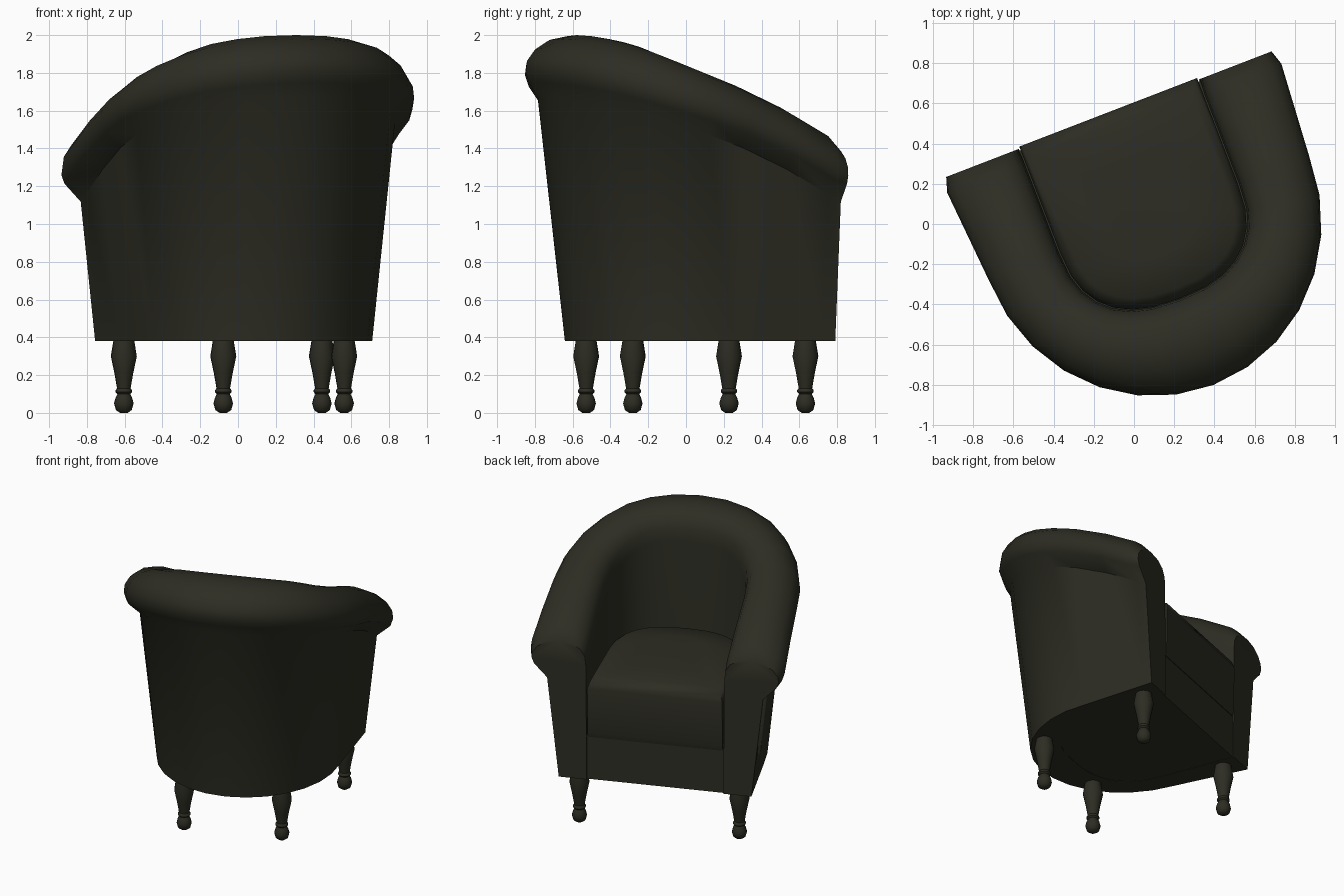
import bpy, bmesh, math

if "Cube" in bpy.data.objects:
    bpy.data.objects.remove(bpy.data.objects["Cube"])

CX = 0.08                      # chair centre line before turning
TURN = math.atan2(0.36, 0.933)  # chair is turned about z

mat = bpy.data.materials.new("dark olive")
mat.diffuse_color = (0.026, 0.026, 0.017, 1)
mat.use_nodes = True
mat.node_tree.nodes["Principled BSDF"].inputs["Base Color"].default_value = mat.diffuse_color


def finish(bm, name, angle=40):
    bmesh.ops.recalc_face_normals(bm, faces=bm.faces)
    me = bpy.data.meshes.new(name)
    bm.to_mesh(me)
    bm.free()
    ob = bpy.data.objects.new(name, me)
    bpy.context.collection.objects.link(ob)
    me.materials.append(mat)
    ob.rotation_euler.z = TURN
    bpy.ops.object.select_all(action='DESELECT')
    ob.select_set(True)
    bpy.context.view_layer.objects.active = ob
    bpy.ops.object.shade_smooth_by_angle(angle=math.radians(angle))
    return ob


def loft(bm, rings):
    vs = [[bm.verts.new(p) for p in r] for r in rings]
    n = len(vs[0])
    for a, b in zip(vs, vs[1:]):
        for i in range(n):
            j = (i + 1) % n
            bm.faces.new((a[i], a[j], b[j], b[i]))
    bm.faces.new(vs[0])
    bm.faces.new(vs[-1])


def bend(a, b, ang, n, z):
    """Point on a (super)ellipse round the chair back."""
    c, s = math.cos(ang), math.sin(ang)
    return (CX + a * math.copysign(abs(c) ** (2 / n), c),
            b * math.copysign(abs(s) ** (2 / n), s), z)


def crest(v):
    pts = [(-0.67, 2.0), (-0.5, 1.945), (-0.13, 1.79), (0.25, 1.615), (0.56, 1.44)]
    if v <= pts[0][0]:
        return pts[0][1]
    for (a, za), (b, zb) in zip(pts, pts[1:]):
        if v <= b:
            return za + (zb - za) * (v - a) / (b - a)
    return pts[-1][1]


# U-shaped back and arms: roll section as (thickness fraction, drop below crest)
ROLL = [(0.0, -0.22), (0.02, -0.13), (0.1, -0.06), (0.25, -0.015), (0.48, 0.0),
        (0.7, -0.02), (0.88, -0.07), (0.98, -0.13), (1.0, -0.19), (0.95, -0.25)]


def section(side, ang, v, tip=False):
    """One slice: ang in the rear half ellipse, or v along a straight arm."""
    def place(a, flare, b, z, n=2):
        if ang is not None:
            return bend(a, b, ang, n, z)
        return (CX + side * (a + flare * v / 0.5), v, z)
    top = crest(0.67 * math.sin(ang) if ang is not None else v)
    out = [place(0.48, 0, 0.43, 0.38, 2.5)]
    for f, d in ROLL:
        n = 2.5 - 0.5 * f
        if tip:
            f, d = 0.5 + (f - 0.5) * (0.86 if f > 0.3 else 0.97), -0.17 + (d + 0.17) * 0.75
        out.append(place(0.48 + 0.375 * f, 0.038 * f, 0.43 + 0.46 * f, top + d, n))
    out.append(place(0.745, 0.012, 0.828, top - 0.325))
    out.append(place(0.63, 0.042, 0.68, 0.38))
    return out


bm = bmesh.new()
N = 14
rings = [section(-1, None, 0.555, True)]
rings += [section(-1, None, v) for v in (0.48, 0.25)]
rings += [section(0, math.pi + math.pi * i / N, 0) for i in range(N + 1)]
rings += [section(1, None, v) for v in (0.25, 0.48)]
rings.append(section(1, None, 0.555, True))
loft(bm, rings)
finish(bm, "back_and_arms", 45)


# seat parts share a D-shaped outline
def outline(a, b, front, z):
    pts = [(CX + a, front, z), (CX - a, front, z)]
    return pts + [bend(a, b, math.pi + math.pi * i / N, 2.5, z) for i in range(N + 1)]


bm = bmesh.new()
loft(bm, [outline(0.49, 0.45, 0.545, 0.382), outline(0.49, 0.45, 0.545, 0.71)])
finish(bm, "seat_base", 30)

bm = bmesh.new()
loft(bm, [outline(0.472, 0.425, 0.55, 0.70), outline(0.474, 0.428, 0.56, 0.74),
          outline(0.474, 0.428, 0.565, 1.07), outline(0.458, 0.41, 0.55, 1.12),
          outline(0.42, 0.375, 0.50, 1.15), outline(0.2, 0.2, 0.3, 1.165)])
finish(bm, "seat_cushion", 50)

# turned legs with ball feet
LEG = [(0.02, 0.0), (0.042, 0.015), (0.052, 0.05), (0.044, 0.08), (0.034, 0.1),
       (0.044, 0.11), (0.044, 0.12), (0.036, 0.13), (0.05, 0.21), (0.069, 0.3),
       (0.055, 0.385)]
for label, w, y in (("front", 0.562, 0.43), ("back", 0.343, -0.465)):
    for s in (-1, 1):
        bm = bmesh.new()
        loft(bm, [[(CX + s * w + r * math.cos(k * math.pi / 7),
                    y + r * math.sin(k * math.pi / 7), z) for k in range(14)]
                  for r, z in LEG])
        finish(bm, label + ("_left_leg" if s < 0 else "_right_leg"))
